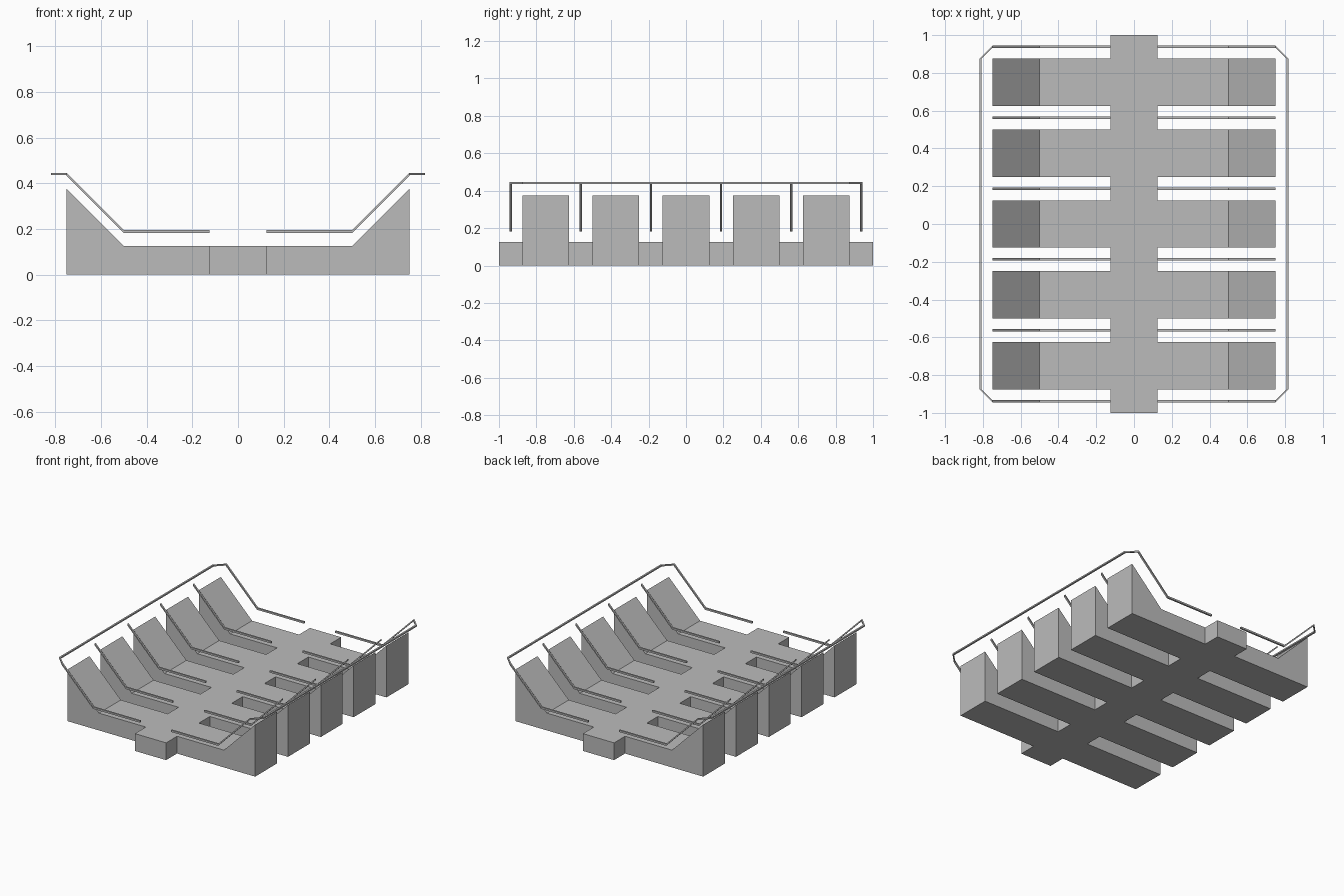
import bpy
import bmesh

if "Cube" in bpy.data.objects:
    bpy.data.objects.remove(bpy.data.objects["Cube"])

grey = bpy.data.materials.new("plain grey")
grey.diffuse_color = (0.5, 0.5, 0.5, 1)
grey.use_nodes = True
grey.node_tree.nodes["Principled BSDF"].inputs["Base Color"].default_value = grey.diffuse_color


def finish(bm, name):
    """Turn a bmesh into a flat-shaded object."""
    bmesh.ops.recalc_face_normals(bm, faces=bm.faces)
    mesh = bpy.data.meshes.new(name)
    bm.to_mesh(mesh)
    bm.free()
    mesh.materials.append(grey)
    obj = bpy.data.objects.new(name, mesh)
    bpy.context.collection.objects.link(obj)
    return obj


def prism(name, outline, offset):
    """Closed solid from a 3D outline swept along an offset."""
    bm = bmesh.new()
    face = bm.faces.new([bm.verts.new(p) for p in outline])
    res = bmesh.ops.extrude_face_region(bm, geom=[face], use_keep_orig=True)
    verts = [v for v in res["geom"] if isinstance(v, bmesh.types.BMVert)]
    bmesh.ops.translate(bm, verts=verts, vec=offset)
    return finish(bm, name)


# Base: one solid of spine and five ribs, grown from a floor plan
xs = [-0.75, -0.5, -0.125, 0.125, 0.5, 0.75]
ys = [-1 + 0.125 * k for k in (0, 1, 3, 4, 6, 7, 9, 10, 12, 13, 15, 16)]
bm = bmesh.new()
for j in range(len(ys) - 1):
    for i in range(len(xs) - 1):
        if j % 2 == 1 or i == 2:      # rib rows, or the spine column
            corners = [(xs[i], ys[j]), (xs[i + 1], ys[j]),
                       (xs[i + 1], ys[j + 1]), (xs[i], ys[j + 1])]
            bm.faces.new([bm.verts.new((x, y, 0)) for x, y in corners])
bmesh.ops.remove_doubles(bm, verts=bm.verts, dist=0.001)
res = bmesh.ops.extrude_face_region(bm, geom=bm.faces[:], use_keep_orig=True)
for v in res["geom"]:
    if isinstance(v, bmesh.types.BMVert):
        v.co.z = 0.375 if abs(v.co.x) > 0.7 else 0.125   # raised rib ends
finish(bm, "ribbed_base")

# Rails: bent struts in the gaps and one long handrail on each side
T = 0.0063
path = [(0.125, 0.189), (0.5, 0.189), (0.75, 0.439)]
for side, s in (("left", -1), ("right", 1)):
    for k in range(6):
        y = -0.9375 + 0.375 * k
        outline = ([(s * x, y - T, z - T) for x, z in path]
                   + [(s * x, y - T, z + T) for x, z in reversed(path)])
        prism(f"{side}_strut_{k + 1}", outline, (0, 2 * T, 0))

    outer = [(0.75, -0.9438), (0.8188, -0.875), (0.8188, 0.875), (0.75, 0.9438)]
    inner = [(0.75, 0.9312), (0.8062, 0.875), (0.8062, -0.875), (0.75, -0.9312)]
    prism(f"{side}_handrail",
          [(s * x, y, 0.4355) for x, y in outer + inner], (0, 0, 0.01))
